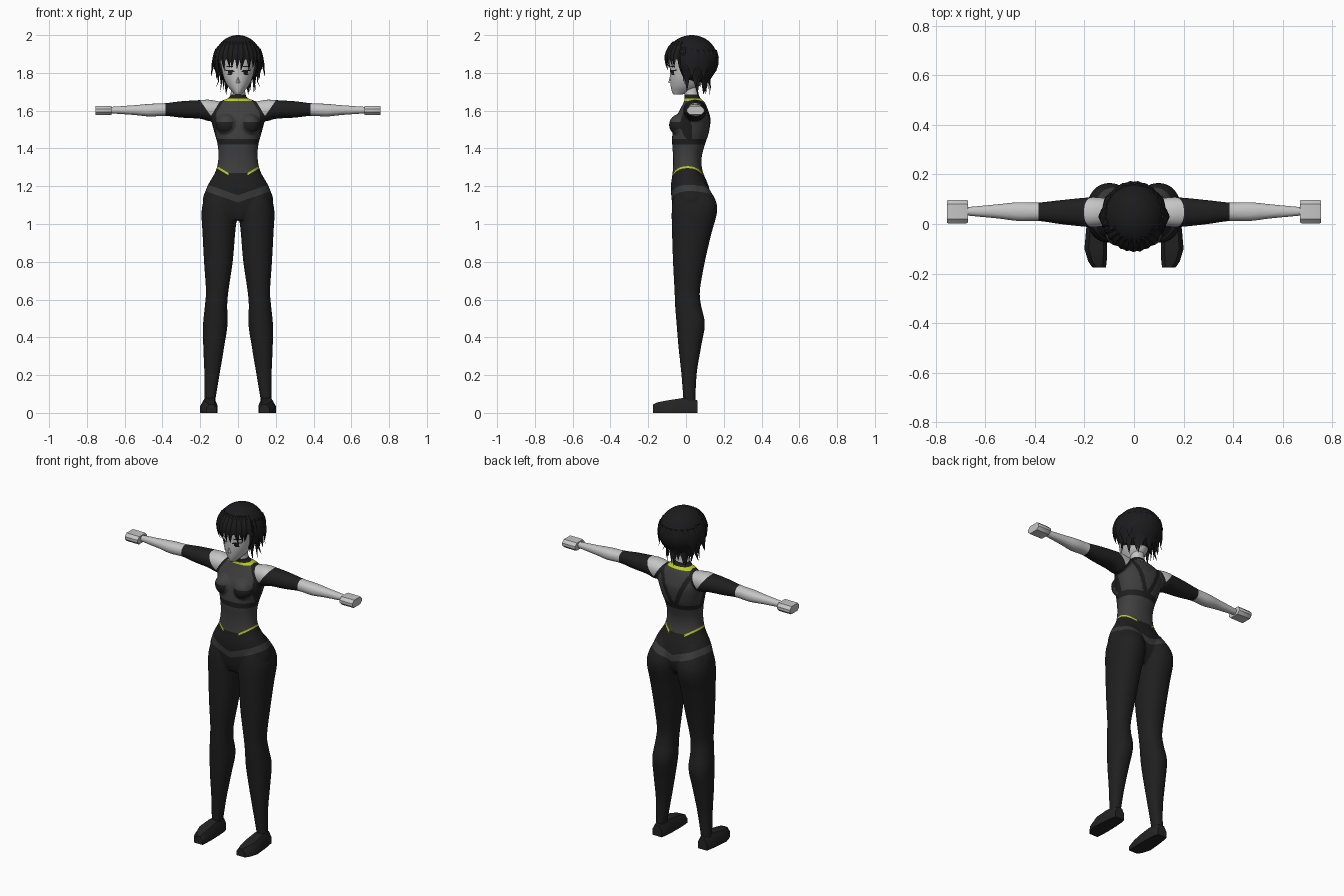
import bpy, bmesh, math, random
from mathutils import Vector

if "Cube" in bpy.data.objects:
    bpy.data.objects.remove(bpy.data.objects["Cube"])

random.seed(4)


def material(name, rgb):
    m = bpy.data.materials.new(name)
    m.diffuse_color = (*rgb, 1)
    m.use_nodes = True
    m.node_tree.nodes["Principled BSDF"].inputs["Base Color"].default_value = m.diffuse_color
    return m


SKIN, BLACK, GREY, LIME, HAIR, SHOE, BAND = range(7)
MATS = [material("pale_skin", (0.56, 0.56, 0.56)), material("black_cloth", (0.014, 0.014, 0.014)),
        material("grey_cloth", (0.05, 0.05, 0.05)), material("lime_trim", (0.5, 0.62, 0.01)),
        material("dark_hair", (0.011, 0.011, 0.012)), material("shoe_black", (0.017, 0.017, 0.017)),
        material("charcoal_stripe", (0.042, 0.042, 0.042))]


def catmull(rows, steps):
    """Smoothly resample rows of numbers."""
    out = []
    for i in range(len(rows) - 1):
        p0, p1, p2, p3 = (rows[max(0, min(len(rows) - 1, i + k))] for k in (-1, 0, 1, 2))
        for j in range(steps):
            t = j / steps
            out.append([0.5 * (2 * b + (c - a) * t + (2 * a - 5 * b + 4 * c - d) * t * t
                               + (3 * b - a - 3 * c + d) * t ** 3)
                        for a, b, c, d in zip(p0, p1, p2, p3)])
    return out + [list(rows[-1])]


def bridge(bm, rings):
    """Skin a list of point rings and cap both ends."""
    vs = [[bm.verts.new(p) for p in r] for r in rings]
    n = len(vs[0])
    faces = [bm.faces.new((a[i], a[(i + 1) % n], b[(i + 1) % n], b[i]))
             for a, b in zip(vs, vs[1:]) for i in range(n)]
    faces += [bm.faces.new(vs[0]), bm.faces.new(vs[-1])]
    bmesh.ops.recalc_face_normals(bm, faces=faces)


def loft(bm, rows, axis, sides=32, steps=5, side=1, power=2.2):
    """Rows are (position, a0, a1, b0, b1): section bounds across the axis."""
    rings = []
    for t, a0, a1, b0, b1 in catmull(rows, steps):
        ring = []
        for i in range(sides):
            q = math.tau * (i + 0.5) / sides
            c, s = math.cos(q), math.sin(q)
            a = (a0 + a1) / 2 + (a1 - a0) / 2 * math.copysign(abs(c) ** (2 / power), c)
            b = (b0 + b1) / 2 + (b1 - b0) / 2 * math.copysign(abs(s) ** (2 / power), s)
            ring.append((a * side, b, t) if axis == 'z' else (t * side, a, b))
        rings.append(ring)
    bridge(bm, rings)


def finish(name, bm, rule=None, angle=35):
    me = bpy.data.meshes.new(name)
    bm.to_mesh(me)
    bm.free()
    ob = bpy.data.objects.new(name, me)
    bpy.context.collection.objects.link(ob)
    bpy.ops.object.select_all(action='DESELECT')
    ob.select_set(True)
    bpy.context.view_layer.objects.active = ob
    for m in MATS:
        me.materials.append(m)
    for p in me.polygons:
        p.material_index = rule(p.center) if callable(rule) else (rule or 0)
    if angle:
        bpy.ops.object.shade_smooth_by_angle(angle=math.radians(angle))
    return ob


# Body: torso, bust, legs and arms fused into one skin
TORSO = [(1.02, .10, -.05, .09), (1.06, .16, -.065, .12), (1.12, .187, -.075, .135),
         (1.2, .162, -.08, .12), (1.28, .118, -.07, .088), (1.35, .104, -.068, .083),
         (1.42, .108, -.073, .10), (1.48, .124, -.072, .12), (1.55, .142, -.06, .13),
         (1.60, .148, -.035, .118), (1.645, .10, -.012, .098), (1.668, .05, -.008, .075),
         (1.70, .038, -.01, .065), (1.76, .038, -.01, .065)]
LEG = [(.04, .125, .178, -.012, .05), (.2, .098, .178, -.024, .056), (.35, .073, .184, -.04, .08),
       (.47, .055, .185, -.05, .10), (.57, .057, .175, -.058, .08), (.65, .05, .17, -.061, .074),
       (.8, .028, .18, -.069, .10), (.95, .015, .188, -.074, .135), (1.06, .005, .193, -.076, .164),
       (1.13, .012, .18, -.07, .155), (1.22, .03, .14, -.05, .10)]
ARM = [(.08, 0, .1, 1.56, 1.645), (.15, -.012, .108, 1.545, 1.658), (.2, -.011, .106, 1.557, 1.656),
       (.3, 0, .096, 1.563, 1.65), (.385, .012, .087, 1.572, 1.64), (.47, .012, .088, 1.569, 1.636),
       (.55, .022, .08, 1.577, 1.629), (.68, .034, .068, 1.586, 1.62)]
bm = bmesh.new()
loft(bm, [(z, -w, w, f, b) for z, w, f, b in TORSO], 'z', 48)
for s in (-1, 1):
    loft(bm, LEG, 'z', side=s)
    loft(bm, ARM, 'x', side=s)
    r = bmesh.ops.create_uvsphere(bm, u_segments=24, v_segments=16, radius=0.058)
    bmesh.ops.translate(bm, verts=r['verts'], vec=(s * .06, -.032, 1.525))
body = finish("body", bm, angle=0)
remesh = body.modifiers.new("fuse", 'REMESH')
remesh.mode, remesh.voxel_size = 'VOXEL', 0.006
soft = body.modifiers.new("soften", 'SMOOTH')
soft.iterations = 4
for m in ("fuse", "soften"):
    bpy.ops.object.modifier_apply(modifier=m)
bm = bmesh.new()
bm.from_mesh(body.data)
bpy.data.objects.remove(body)

# Cut clean colour borders: (x, z, normal x, normal z), mirrored
CUTS = [(.385, 0, 1, 0), (0, 1.42, 0, 1), (0, 1.45, 0, 1), (0, 1.652, 0, 1), (0, 1.664, 0, 1),
        (0, 1.686, 0, 1), (0, 1.114, -.35, 1), (0, 1.152, -.35, 1), (0, 1.24, -.6, 1),
        (0, 1.228, -.6, 1), (.09, 1.66, 1, .6), (.205, 1.66, 1, -.7)]
for x, z, nx, nz in CUTS:
    for s in ((1, -1) if nx else (1,)):
        bmesh.ops.bisect_plane(bm, geom=bm.verts[:] + bm.edges[:] + bm.faces[:], dist=1e-5,
                               plane_co=(s * x, 0, z), plane_no=Vector((s * nx, 0, nz)).normalized())


def suit(c):
    x, y, z = abs(c.x), c.y, c.z
    if z < 1.45:
        if .35 * x + 1.114 < z < .35 * x + 1.152:      # hip stripe
            return BAND
        top = max(1.27, 1.24 + .6 * x)                 # waistband edge
        if z < top:
            return LIME if x > .05 and z > top - .012 else BLACK
        return GREY if z < 1.42 else BLACK
    if x > .385 or (z > 1.686 and x < .1):
        return SKIN
    edge = .09 + (1.66 - z) * .6
    sleeve = .205 - (1.66 - z) * .7
    if z > 1.652 and x < .075:                         # collar
        return LIME if z < 1.664 else BLACK
    if x > edge:
        return SKIN if x < sleeve and z > 1.55 else BLACK
    if x > edge - .018:                                # halter border
        return BLACK
    if y < .03:                                        # lower cups
        cup = ((x - .075) / .048) ** 2 + ((z - 1.532) / .045) ** 2 < 1 and z < 1.54
        return BLACK if cup or x > .115 else GREY
    return BLACK if abs(x - .015 - (z - 1.46) * .45) < .014 else GREY   # back straps


finish("body_suit", bm, suit, 60)

# Head with painted lashes and eyes
HEAD = [(1.686, .016, -.066, -.02), (1.70, .03, -.074, .03), (1.73, .055, -.081, .07),
        (1.77, .074, -.085, .09), (1.82, .086, -.086, .11), (1.88, .094, -.085, .12),
        (1.94, .08, -.06, .10), (1.97, .05, -.03, .07)]
bm = bmesh.new()
loft(bm, [(z, -w, w, f, b) for z, w, f, b in HEAD], 'z', 96, 10, power=2)


def face_paint(c):
    x, z = abs(c.x), c.z
    if c.y < 0 and .02 < x < .066:
        if 0 < z - (1.799 + .15 * x) < .009 or (abs(x - .042) < .011 and 1.79 < z < 1.81):
            return HAIR
        if .025 < x < .06 and abs(z - 1.836) < .003:
            return HAIR
    return SKIN


finish("head", bm, face_paint, 50)
bm = bmesh.new()
r = bmesh.ops.create_cone(bm, cap_ends=True, segments=4, radius1=.011, radius2=.002, depth=.035)
bmesh.ops.translate(bm, verts=r['verts'], vec=(0, -.083, 1.765))
finish("nose", bm, SKIN)

# Hair cap, open at the face
bm = bmesh.new()
bmesh.ops.create_uvsphere(bm, u_segments=40, v_segments=28, radius=1)
for v in bm.verts:
    v.co = (v.co.x * .126, .03 + v.co.y * .138, 1.87 + v.co.z * .13)
bmesh.ops.delete(bm, geom=[v for v in bm.verts if v.co.z < 1.752 or (v.co.y < -.015 and v.co.z < 1.86)],
                 context='VERTS')
finish("hair_cap", bm, HAIR)


# Hair locks: tapered diamond-section strands hanging down the cap
def lock(bm, deg, top, tip, width, flare, drift=0):
    rings, n = [], 7
    for i in range(n):
        t = i / (n - 1)
        z = top + (tip - top) * t
        a = math.radians(deg + drift * t * t)
        d = Vector((math.sin(a), -math.cos(a), 0))
        side = Vector((math.cos(a), math.sin(a), 0))
        k = math.sqrt(max(.45, 1 - ((z - 1.87) / .13) ** 2)) if z < 1.87 else \
            math.sqrt(1 - ((z - 1.87) / .13) ** 2)
        out = flare * t ** 3
        p = Vector((d.x * (.126 * k + out), .03 + d.y * (.138 * k + out), z))
        w = width * max(.03, min(1, .5 + t * 1.5, (1 - t) * 1.9))
        th = .010 * max(.05, min(1, (1 - t) * 2))
        rings.append([p + side * w, p + d * th * .7, p - side * w, p - d * th])
    bridge(bm, rings)


bm = bmesh.new()
for i in range(11):                                    # fringe
    lock(bm, -62 + i * 12.4, 1.965, 1.808 + random.uniform(0, .022), .019, .002, random.uniform(-6, 6))
finish("hair_fringe", bm, HAIR)
bm = bmesh.new()
for s in (-1, 1):                                      # side locks and flicked tips
    lock(bm, s * 66, 1.94, 1.745, .018, .004)
    lock(bm, s * 76, 1.94, 1.70, .024, .012)
    lock(bm, s * 90, 1.93, 1.775, .030, .058)
    lock(bm, s * 100, 1.93, 1.72, .032, .035)
    lock(bm, s * 118, 1.92, 1.765, .030, .045)
finish("hair_sides", bm, HAIR)
bm = bmesh.new()
for i in range(12):                                    # back locks
    lock(bm, 103 + i * 14, 1.92, (1.685, 1.725, 1.70)[i % 3], .028, random.uniform(-.012, .012),
         random.uniform(-8, 8))
finish("hair_back", bm, HAIR)

# Mitten hands and shoes
for s, word in ((-1, "right"), (1, "left")):
    bm = bmesh.new()
    bridge(bm, [[(s * x, .05 + a * k, 1.601 + b * k) for a, b in
                 ((-.047, -.008), (-.03, -.024), (.03, -.024), (.047, -.008),
                  (.047, .008), (.03, .024), (-.03, .024), (-.047, .008))]
                for x, k in ((.669, .94), (.675, 1), (.75, 1), (.755, .94))])
    finish(word + "_hand", bm, SKIN, 30)
    bm = bmesh.new()
    bridge(bm, [[(s * p, y, q) for p, q in
                 ((xi, 0), (xo, 0), (xo, h * .55), (xo - .017, h), (xi + .015, h), (xi, h * .55))]
                for y, xi, xo, h in ((.06, .12, .18, .066), (.03, .113, .186, .078), (-.02, .11, .193, .078),
                                     (-.10, .108, .20, .066), (-.15, .11, .185, .056), (-.175, .113, .168, .045))])
    finish(word + "_shoe", bm, SHOE, 30)
